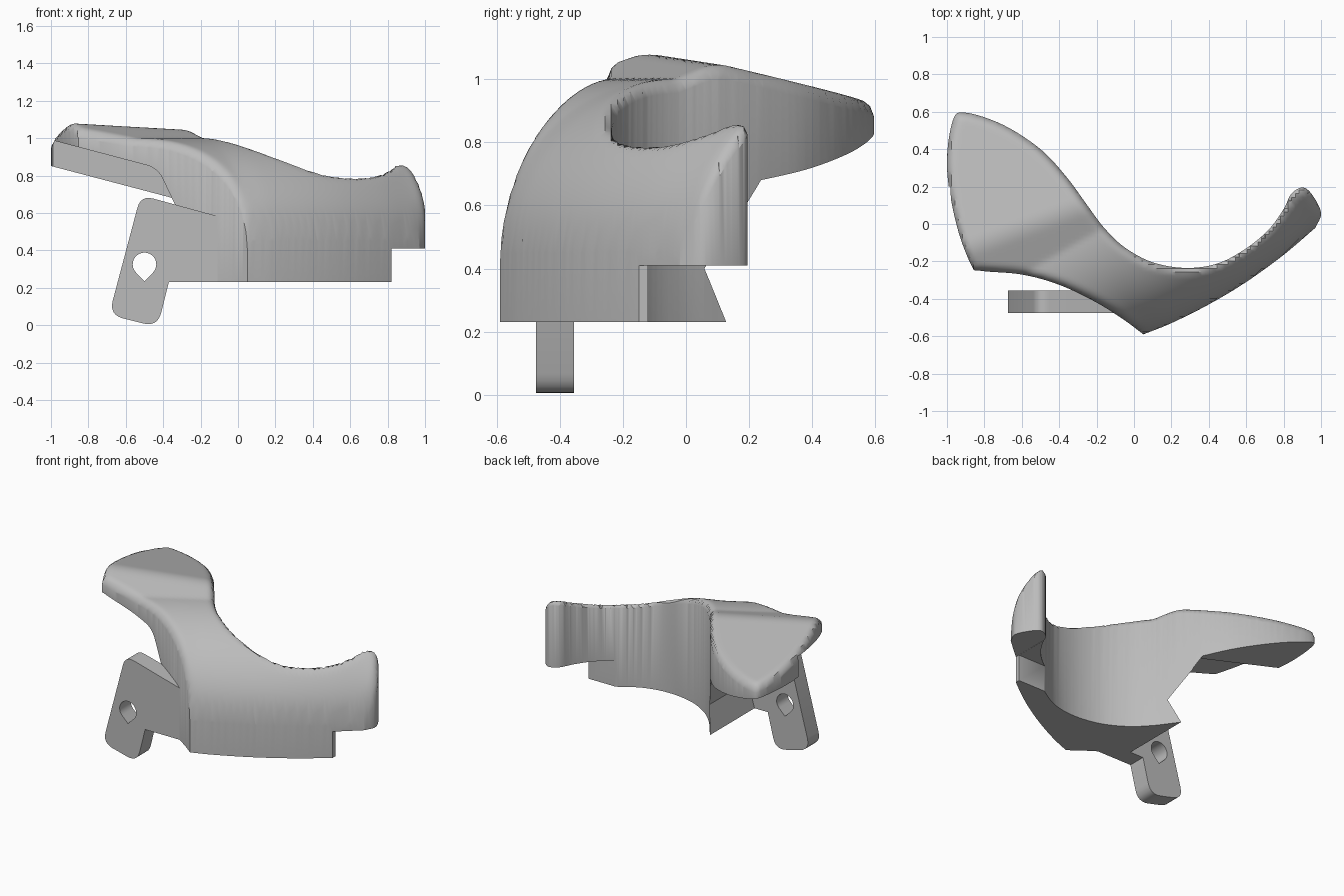
import bpy, bmesh, math
from mathutils import Vector

if "Cube" in bpy.data.objects:
    bpy.data.objects.remove(bpy.data.objects["Cube"])

grey = bpy.data.materials.new("plain grey")
grey.use_nodes = True
colour = (0.5, 0.5, 0.5, 1)
grey.diffuse_color = colour
grey.node_tree.nodes["Principled BSDF"].inputs["Base Color"].default_value = colour


def make_object(name, bm):
    bmesh.ops.recalc_face_normals(bm, faces=bm.faces)
    mesh = bpy.data.meshes.new(name)
    bm.to_mesh(mesh)
    bm.free()
    mesh.materials.append(grey)
    ob = bpy.data.objects.new(name, mesh)
    bpy.context.collection.objects.link(ob)
    return ob


def spline(points, steps=6):
    """Smooth open curve through the points."""
    p = [Vector(q) for q in points]
    p = [2 * p[0] - p[1]] + p + [2 * p[-1] - p[-2]]
    out = []
    for a, b, c, d in zip(p, p[1:], p[2:], p[3:]):
        for i in range(steps):
            t = i / steps
            out.append(0.5 * (2 * b + (c - a) * t + (2 * a - 5 * b + 4 * c - d) * t * t
                              + (3 * b - a - 3 * c + d) * t ** 3))
    return out + [p[-2]]


def rounded(corners, steps=6):
    """Polygon from (x, z, radius) corners."""
    out = []
    for i, (x, z, r) in enumerate(corners):
        here = Vector((x, z))
        if r == 0:
            out.append(here)
            continue
        before = Vector(corners[i - 1][:2]) - here
        after = Vector(corners[(i + 1) % len(corners)][:2]) - here
        a, b = here + before.normalized() * r, here + after.normalized() * r
        for k in range(steps + 1):
            t = k / steps
            out.append(a * (1 - t) ** 2 + here * 2 * t * (1 - t) + b * t * t)
    return out


def prism(name, outline, y0, y1):
    """Front-view outline extruded from y0 to y1."""
    bm = bmesh.new()
    face = bm.faces.new([bm.verts.new((p[0], y0, p[1])) for p in outline])
    new = bmesh.ops.extrude_face_region(bm, geom=[face])["geom"]
    bmesh.ops.translate(bm, vec=(0, y1 - y0, 0),
                        verts=[v for v in new if isinstance(v, bmesh.types.BMVert)])
    return make_object(name, bm)


def cut(ob, cutters):
    for c in cutters:
        m = ob.modifiers.new("cut", "BOOLEAN")
        m.operation, m.solver, m.object = "DIFFERENCE", "EXACT", c
        c.hide_render = True
    graph = bpy.context.evaluated_depsgraph_get()
    mesh = bpy.data.meshes.new_from_object(ob.evaluated_get(graph))
    ob.modifiers.clear()
    ob.data = mesh
    for c in cutters:
        bpy.data.objects.remove(c)


def smooth(ob):
    bpy.ops.object.select_all(action="DESELECT")
    ob.select_set(True)
    bpy.context.view_layer.objects.active = ob
    bpy.ops.object.shade_smooth_by_angle(angle=math.radians(35))


def distance(x, y, line):
    best = 9.0
    for (ax, ay), (bx, by) in zip(line, line[1:]):
        ux, uy = bx - ax, by - ay
        t = ((x - ax) * ux + (y - ay) * uy) / (ux * ux + uy * uy + 1e-12)
        t = min(1, max(0, t))
        best = min(best, math.hypot(x - ax - t * ux, y - ay - t * uy))
    return best


# Plan outline: domed outer edge, then tip, inner arc, wing and front-left edge
outer = [tuple(p) for p in spline([(.05, -.59), (.2, -.53), (.4, -.43), (.6, -.31),
                                   (.8, -.165), (.97, -.02)])]
rim = [tuple(p) for p in spline([
    (.97, -.02), (1, .06), (.95, .16), (.9, .195), (.84, .16), (.8, .08), (.72, -.03),
    (.6, -.13), (.45, -.21), (.28, -.235), (.1, -.205), (-.05, -.125), (-.16, -.02),
    (-.25, .1), (-.36, .25), (-.5, .4), (-.7, .53), (-.9, .595), (-.97, .55), (-1, .3),
    (-.95, 0), (-.87, -.22), (-.82, -.25), (-.6, -.27), (-.4, -.325), (-.2, -.42),
    (-.05, -.515), (.05, -.59)])]
dome_base = [(-.75, -1.05)] + outer + [(1.3, .25)]


def top_height(x, y):
    d = distance(x, y, dome_base)
    dome = .45 + .55 * math.sqrt(max(0, 1 - (1 - min(d / .6, 1)) ** 2)) + .33 * max(0, d - .6)
    crease = -.13 + .323 * (x + .9)
    wing = 1.085 - .046 * (x + .9) - .22 * (y - crease)
    k = .03
    h = max(k - abs(dome - wing), 0) / k
    z = min(dome, wing) - h * h * k / 4
    r, e = .045, distance(x, y, rim)
    if e < r:
        z -= r - math.sqrt(r * r - (r - e) ** 2)
    return z


# Main body: plan face diced into a fine grid, extruded and raised to the top surface
bm = bmesh.new()
bm.faces.new([bm.verts.new((x, y, .23)) for x, y in outer[:-1] + rim[:-1]])
step = .02
for axis, count in (((1, 0, 0), 50), ((0, 1, 0), 30)):
    for i in range(-count, count + 1):
        bmesh.ops.bisect_plane(bm, geom=bm.verts[:] + bm.edges[:] + bm.faces[:], dist=1e-5,
                               plane_co=Vector(axis) * (i * step + .003), plane_no=axis)
raised = bmesh.ops.extrude_face_region(bm, geom=bm.faces[:], use_keep_orig=True)["geom"]
for v in raised:
    if isinstance(v, bmesh.types.BMVert):
        v.co.z = top_height(v.co.x, v.co.y)
body = make_object("guard_body", bm)

# Clearance under the front of the wing, under its rear, and under the tip
front_gap = prism("front_gap", rounded([
    (-1.3, 1.07, 0), (-.43, .84, .06), (-.22, .4, 0), (-.27, .23, 0), (-.34, -.1, 0),
    (-1.3, -.1, 0)]), -1, .2)
rear_gap = prism("rear_gap", [(-1.3, .93), (-.35, .68), (-.22, .4), (-.27, .23), (-.34, -.1),
                              (-1.3, -.1)], .19, 1)
tip_gap = prism("tip_gap", [(.82, 0), (1.3, 0), (1.3, .41), (.82, .41)], -1, 1)
inner_gap = prism("inner_gap", [(.58, 0), (1.2, 0), (1.2, .409), (.58, .409)], -.12, .6)
cut(body, [front_gap, rear_gap, tip_gap, inner_gap])
smooth(body)

# Mounting tab with a teardrop hole
tab = prism("mounting_tab", rounded([
    (-.52, .695, .07), (-.08, .575, 0), (0, .55, 0), (0, .23, 0), (-.37, .23, 0),
    (-.43, -.01, .08), (-.69, .055, .08)]), -.475, -.355)
hole = [(-.5 + .063 * math.cos(a), .325 + .063 * math.sin(a))
        for a in (math.radians(-45 + 270 * i / 24) for i in range(25))]
cut(tab, [prism("hole_cutter", hole + [(-.5, .236)], -.6, -.2)])
smooth(tab)
